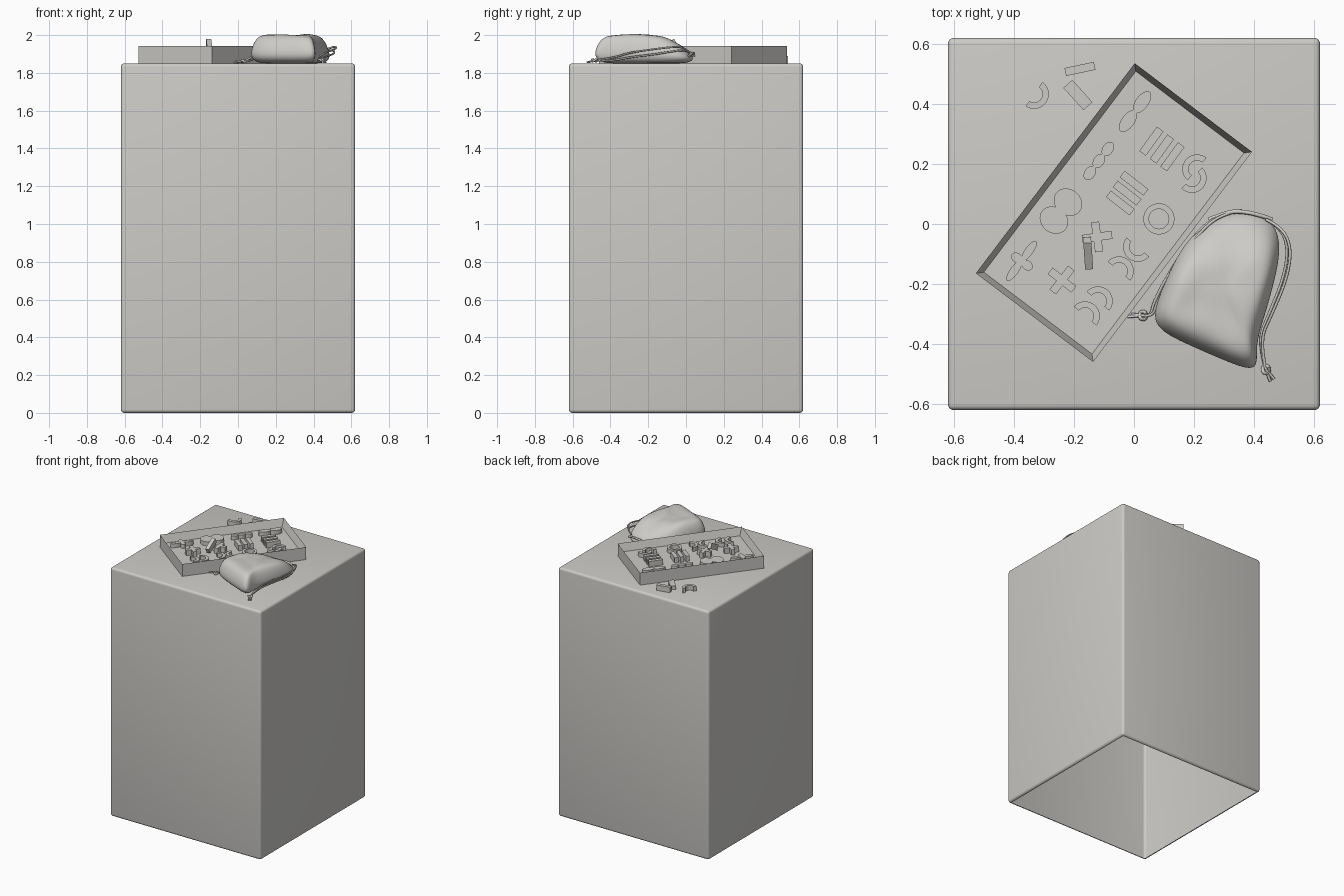
import bpy, bmesh, math
from math import sin, cos, radians
from mathutils import Vector, Matrix

if "Cube" in bpy.data.objects:
    bpy.data.objects.remove(bpy.data.objects["Cube"], do_unlink=True)

stone = bpy.data.materials.new("warm grey")
stone.use_nodes = True
grey = (0.61, 0.60, 0.575, 1)
stone.diffuse_color = grey
stone.node_tree.nodes["Principled BSDF"].inputs["Base Color"].default_value = grey

TOP = 1.85      # pedestal top
FLOOR = 1.885   # tray floor


def finish(name, bm, smooth=True, angle=35):
    bmesh.ops.recalc_face_normals(bm, faces=bm.faces)
    mesh = bpy.data.meshes.new(name)
    bm.to_mesh(mesh)
    bm.free()
    mesh.materials.append(stone)
    if smooth:
        mesh.shade_smooth()
        mesh.set_sharp_from_angle(angle=radians(angle))
    obj = bpy.data.objects.new(name, mesh)
    bpy.context.collection.objects.link(obj)
    return obj


def box(name, x, y, z, size, turn=0, tilt=0):
    """Box resting with its underside at z, turned about z."""
    bm = bmesh.new()
    place = (Matrix.Translation((x, y, z + size[2] / 2))
             @ Matrix.Rotation(radians(turn), 4, 'Z')
             @ Matrix.Rotation(radians(tilt), 4, 'Y')
             @ Matrix.Diagonal((*size, 1)))
    bmesh.ops.create_cube(bm, size=1, matrix=place)
    return finish(name, bm, False)


def oval(name, x, y, length, width, turn):
    bm = bmesh.new()
    place = (Matrix.Translation((x, y, FLOOR + 0.015))
             @ Matrix.Rotation(radians(turn), 4, 'Z')
             @ Matrix.Diagonal((length, width, 0.03, 1)))
    bmesh.ops.create_cone(bm, cap_ends=True, segments=32, radius1=0.5,
                          radius2=0.5, depth=1, matrix=place)
    return finish(name, bm)


def arc(name, x, y, z, middle, sweep=180, outer=0.049, inner=0.028, height=0.03):
    """Part of a flat ring whose bulge points along the middle angle."""
    bm = bmesh.new()
    steps, closed = 28, sweep == 360
    rings = []
    for i in range(steps if closed else steps + 1):
        a = radians(middle - sweep / 2 + sweep * i / steps)
        rings.append([bm.verts.new((x + r * cos(a), y + r * sin(a), h))
                      for r, h in ((inner, z), (outer, z),
                                   (outer, z + height), (inner, z + height))])
    pairs = list(zip(rings, rings[1:]))
    if closed:
        pairs.append((rings[-1], rings[0]))
    else:
        bm.faces.new(rings[0])
        bm.faces.new(rings[-1])
    for a, b in pairs:
        for k in range(4):
            n = (k + 1) % 4
            bm.faces.new((a[k], a[n], b[n], b[k]))
    return finish(name, bm)


# Pedestal: rounded shell, open underneath
bm = bmesh.new()
bmesh.ops.create_cube(bm, size=1, matrix=Matrix.Translation((0, 0, TOP / 2))
                      @ Matrix.Diagonal((1.24, 1.24, TOP, 1)))
bmesh.ops.bevel(bm, geom=bm.edges[:], offset=0.018, segments=4,
                profile=0.5, affect='EDGES')
under = [f for f in bm.faces if f.calc_center_median().z < 0.0001]
bmesh.ops.delete(bm, geom=under, context='FACES')
finish("pedestal", bm)

# Tray: block with a sunken floor
bm = bmesh.new()
bmesh.ops.create_cube(bm, size=1, matrix=Matrix.Translation((-0.067, 0.038, TOP + 0.046))
                      @ Matrix.Rotation(radians(52.9), 4, 'Z')
                      @ Matrix.Diagonal((0.878, 0.49, 0.092, 1)))
lid = max(bm.faces, key=lambda f: f.calc_center_median().z)
bmesh.ops.inset_region(bm, faces=[lid], thickness=0.027)
for v in lid.verts:
    v.co.z = FLOOR
finish("tray", bm, False)

# Oval pieces
for x, y, length, width, turn in (
        (0.027, 0.406, 0.085, 0.043, 54), (-0.02, 0.343, 0.085, 0.043, 54),
        (-0.087, 0.25, 0.052, 0.036, 54), (-0.117, 0.21, 0.052, 0.036, 54),
        (-0.147, 0.17, 0.052, 0.036, 54),
        (-0.22, 0.073, 0.1, 0.085, -38), (-0.267, 0.013, 0.1, 0.085, -38),
        (-0.35, -0.09, 0.08, 0.028, 54), (-0.4, -0.157, 0.08, 0.028, 54),
        (-0.39, -0.113, 0.042, 0.032, -38), (-0.357, -0.137, 0.042, 0.032, -38)):
    oval("oval_piece", x, y, length, width, turn)

# Bars in two rows of three
BAR = (0.1, 0.027, 0.04)
for i in (-1, 0, 1):
    box("upright_row_bar", 0.093 + i * 0.035, 0.25 - i * 0.026, FLOOR, BAR, 54)
    box("cross_row_bar", -0.023 + i * 0.023, 0.103 + i * 0.033, FLOOR, BAR, -38)

# Crossed bars and the leaning bar
for x, y, turn in ((-0.24, -0.187, 52), (-0.123, -0.043, 8)):
    box("cross_bar", x, y, FLOOR, BAR, turn)
    box("cross_bar", x, y, FLOOR, BAR, turn + 90)
box("leaning_bar", -0.153, -0.098, 1.918, BAR, 94, -28)

# Curved pieces
for x, y, middle in ((0.21, 0.183, 140), (0.193, 0.153, -45),
                     (0.013, -0.077, -130), (-0.05, -0.157, 50),
                     (-0.12, -0.257, 50), (-0.163, -0.307, 50)):
    arc("half_ring", x, y, FLOOR, middle)
arc("full_ring", 0.083, 0.017, FLOOR, 0, sweep=360, outer=0.052, inner=0.033)

# Loose pieces beside the tray
arc("loose_half_ring", -0.333, 0.433, TOP, -35, height=0.035)
box("loose_bar_on_edge", -0.18, 0.517, TOP, BAR, 12)
box("loose_bar_flat", -0.187, 0.43, TOP, (0.1, 0.04, 0.027), -48)

# Bag: plump lofted rings, lower at the gathered neck
outline = [(0.353, 0.037), (0.45, 0.02), (0.487, -0.06), (0.47, -0.17),
           (0.43, -0.31), (0.4, -0.4), (0.415, -0.49), (0.32, -0.457),
           (0.19, -0.4), (0.06, -0.34), (0.085, -0.25), (0.12, -0.167),
           (0.17, -0.067), (0.253, 0.01)]
count = len(outline)
middle = Vector((0.29, -0.21))
bm = bmesh.new()
rings = []
for scale, rise in ((0.4, 0), (0.85, 0), (1.0, 0.15), (1.04, 0.34),
                    (1.0, 0.62), (0.87, 0.97), (0.62, 1.03), (0.3, 0.99)):
    ring = []
    for p in outline:
        q = middle + (Vector(p) - middle) * scale
        t = min(1, max(0, (q.y + 0.16) / 0.2))
        full = 0.15 * (1 - 0.5 * t * t * (3 - 2 * t))
        crease = 0.007 * rise * sin(38 * q.x + 22 * q.y) if rise > 0.5 else 0
        ring.append(bm.verts.new((q.x, q.y, TOP + full * rise + crease)))
    rings.append(ring)
for a, b in zip(rings, rings[1:]):
    for k in range(count):
        n = (k + 1) % count
        bm.faces.new((a[k], a[n], b[n], b[k]))
bm.faces.new(rings[0])
bm.faces.new(rings[-1])
bag = finish("drawstring_bag", bm, angle=180)
bag.modifiers.new("soft", 'SUBSURF').levels = 2
bag.modifiers["soft"].render_levels = 2


def cord(name, points, radius=0.005):
    curve = bpy.data.curves.new(name, 'CURVE')
    curve.dimensions = '3D'
    curve.bevel_depth = radius
    curve.bevel_resolution = 2
    curve.use_fill_caps = True
    spline = curve.splines.new('NURBS')
    spline.points.add(len(points) - 1)
    for point, co in zip(spline.points, points):
        point.co = (*co, 1)
    spline.order_u = 3
    spline.use_endpoint_u = True
    spline.resolution_u = 6
    curve.materials.append(stone)
    bpy.context.collection.objects.link(bpy.data.objects.new(name, curve))


def knot(name, x, y, z):
    loop = [(x + 0.012 * cos(a), y + 0.014 * sin(a), z + 0.007 * sin(2 * a))
            for a in (k * math.pi / 4 for k in range(10))]
    cord(name, loop, 0.006)


# Paired cords along both sides of the bag, each ending in a knot
right = [(0.44, 0.015, 1.91), (0.49, -0.01, 1.93), (0.52, -0.08, 1.925),
         (0.505, -0.18, 1.91), (0.455, -0.3, 1.895), (0.415, -0.39, 1.87),
         (0.44, -0.485, 1.866)]
left = [(0.36, 0.045, 1.89), (0.29, 0.035, 1.9), (0.21, -0.03, 1.91),
        (0.13, -0.15, 1.9), (0.07, -0.26, 1.88), (0.06, -0.31, 1.868),
        (0.03, -0.305, 1.862)]
for name, path, tail in (("right", right, (0.02, -0.035)), ("left", left, (-0.045, 0))):
    end = path[-1]
    for side in (-1, 1):
        spread = [(x + side * 0.006 * sin(i * 0.52), y,
                   z + side * 0.014 * sin(i * 0.52))
                  for i, (x, y, z) in enumerate(path)]
        cord(name + "_cord", spread)
        cord(name + "_cord_end", [end, (end[0] + tail[0] + side * 0.006,
                                        end[1] + tail[1] + side * 0.004, TOP + 0.006)])
    knot(name + "_knot", *end)

# Gathered rim at the bag's neck
cord("neck_rim", [(0.25, 0.015, 1.885), (0.31, 0.04, 1.9), (0.36, 0.042, 1.905),
                  (0.42, 0.03, 1.905), (0.46, 0.015, 1.89)], 0.007)
